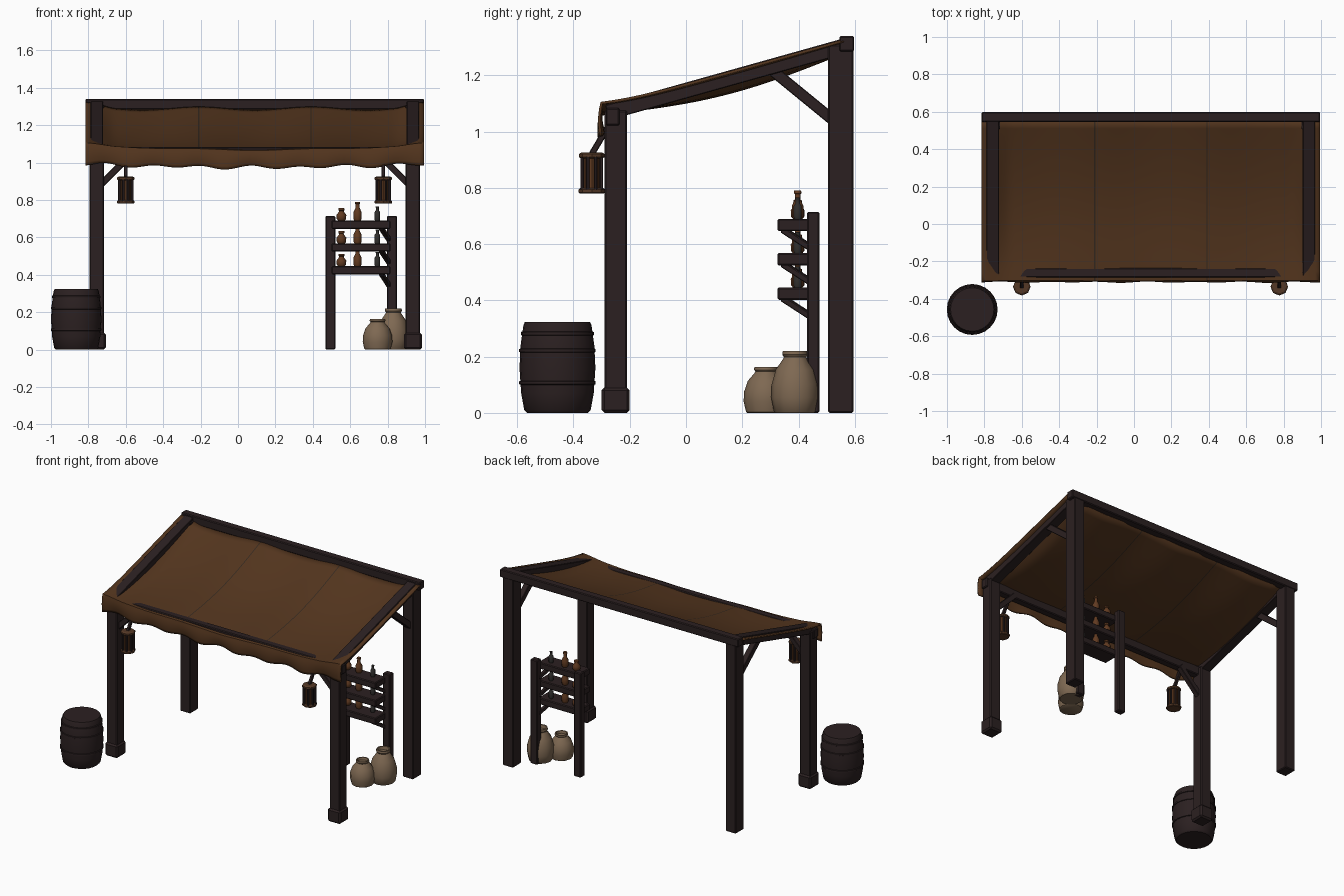
import bpy, bmesh, math
from mathutils import Vector

cube = bpy.data.objects.get("Cube")
if cube:
    bpy.data.objects.remove(cube, do_unlink=True)


def material(name, rgb):
    m = bpy.data.materials.new(name)
    m.use_nodes = True
    m.diffuse_color = (*rgb, 1)
    bsdf = m.node_tree.nodes["Principled BSDF"]
    bsdf.inputs["Base Color"].default_value = (*rgb, 1)
    bsdf.inputs["Roughness"].default_value = 0.9
    return m


WOOD = material("dark wood", (0.024, 0.0145, 0.015))
CLOTH = material("brown canvas", (0.088, 0.036, 0.013))
SEAM = material("dark stitching", (0.035, 0.022, 0.014))
CLAY = material("pale clay", (0.21, 0.14, 0.085))
AMBER = material("amber glass", (0.12, 0.043, 0.015))
SMOKE = material("smoky glass", (0.03, 0.028, 0.026))
TRIM = material("lantern wood", (0.09, 0.04, 0.019))


def finish(name, bm, mats, smooth=False):
    bmesh.ops.recalc_face_normals(bm, faces=bm.faces)
    me = bpy.data.meshes.new(name)
    bm.to_mesh(me)
    bm.free()
    ob = bpy.data.objects.new(name, me)
    bpy.context.collection.objects.link(ob)
    for m in mats:
        me.materials.append(m)
    if smooth:
        bpy.ops.object.select_all(action='DESELECT')
        ob.select_set(True)
        bpy.context.view_layer.objects.active = ob
        bpy.ops.object.shade_smooth_by_angle(angle=math.radians(40))
    return ob


def box(name, x, y, z, mat=WOOD, bevel=0.005):
    """Box from (low, high) ranges."""
    bm = bmesh.new()
    bmesh.ops.create_cube(bm, size=1)
    for v in bm.verts:
        v.co = [r[0] + (c + 0.5) * (r[1] - r[0]) for c, r in zip(v.co, (x, y, z))]
    ob = finish(name, bm, [mat])
    mod = ob.modifiers.new("worn edges", 'BEVEL')
    mod.width = bevel
    mod.segments = 1
    return ob


def strut(name, a, b, w, d, mat=WOOD):
    """Square timber running from a to b."""
    a, b = Vector(a), Vector(b)
    ob = box(name, (-w / 2, w / 2), (-d / 2, d / 2), (0, (b - a).length), mat, 0.003)
    ob.rotation_mode = 'QUATERNION'
    ob.rotation_quaternion = (b - a).to_track_quat('Z', 'Y')
    ob.location = a
    return ob


def lathe(name, profile, at, mat, sides=16, smooth=True):
    """Turned shape from (radius, height) pairs, closed at both ends."""
    bm = bmesh.new()
    rings = []
    for r, z in profile:
        rings.append([bm.verts.new((r * math.cos(2 * math.pi * i / sides),
                                    r * math.sin(2 * math.pi * i / sides), z))
                      for i in range(sides)])
    for lo, hi in zip(rings, rings[1:]):
        for i in range(sides):
            j = (i + 1) % sides
            bm.faces.new((lo[i], lo[j], hi[j], hi[i]))
    bm.faces.new(rings[0])
    bm.faces.new(rings[-1])
    ob = finish(name, bm, [mat], smooth)
    ob.location = at
    return ob


# Roof slope shared by beams and canvas
LEFT, RIGHT, FRONT, BACK = -0.815, 0.995, -0.30, 0.598


def slope(y):
    return 1.09 + 0.28 * (y - FRONT)


# Frame: posts, feet, side beams and braces on both sides
for side, cx, inward in (("right", -0.755, 1), ("left", 0.935, -1)):
    xs = (cx - 0.039, cx + 0.039)
    box(side + "_front_post", xs, (-0.29, -0.21), (0, 1.075))
    box(side + "_post_foot", (cx - 0.048, cx + 0.048), (-0.30, -0.20), (0, 0.09), bevel=0.01)
    box(side + "_back_post", xs, (0.505, 0.595), (0, 1.31))
    drop = 0.028
    strut(side + "_roof_beam", (cx, -0.28, slope(-0.28) - drop),
          (cx, 0.585, slope(0.585) - drop), 0.066, 0.055)
    strut(side + "_back_brace", (cx, 0.53, 1.035), (cx, 0.31, 1.215), 0.04, 0.04)
    edge = cx + inward * 0.02
    strut(side + "_front_brace", (edge, -0.25, 0.88),
          (edge + inward * 0.16, -0.25, 1.04), 0.035, 0.035)
box("back_beam", (LEFT, RIGHT), (0.545, BACK), (1.285, 1.34))
box("front_beam", (LEFT + 0.01, RIGHT - 0.01), (-0.285, -0.236), (1.022, 1.084))

# Canvas: sagging roof sheet that folds over the front into a scalloped valance
SEAMS = (-0.21, 0.39)
ROOF_ROWS, DROP_ROWS = 18, 6


def middle(x):
    return math.sin(math.pi * (x - LEFT) / (RIGHT - LEFT))


def roof_point(x, t):
    y = FRONT + 0.86 * t
    e = min(1, (x - LEFT) / 0.16, (RIGHT - x) / 0.16)
    e = e * e * (3 - 2 * e)
    ripple = (0.003 + 0.006 * t) * math.cos(2 * math.pi * (x - SEAMS[0]) / 0.6)
    sag = 0.012 + 0.02 * t + 0.042 * math.sin(math.pi * t)
    lift = (0.02 - 0.026 * middle(x)) * (1 - t) ** 8
    return Vector((x, y, slope(y) - 0.008 - e * (sag - ripple) + lift))


def valance_point(x, v):
    top = roof_point(x, 0)
    wave = math.sin(2 * math.pi * x / 0.26) + 0.5 * math.sin(2 * math.pi * x / 0.41)
    hem = 0.99 - 0.016 * middle(x) + 0.008 * wave
    y = FRONT - 0.006 * math.sin(math.pi * v) + 0.005 * wave * v
    return Vector((x, y, top.z + (hem - top.z) * v))


columns = [LEFT + (RIGHT - LEFT) * i / 72 for i in range(73)]
columns = [x for x in columns if min(abs(x - s) for s in SEAMS) > 0.006]
columns = sorted(columns + [s + o for s in SEAMS for o in (-0.003, 0.003)])
bm = bmesh.new()
grid = []
for x in columns:
    line = [roof_point(x, 1 - i / ROOF_ROWS) for i in range(ROOF_ROWS + 1)]
    line += [valance_point(x, (i + 1) / DROP_ROWS) for i in range(DROP_ROWS)]
    grid.append([bm.verts.new(p) for p in line])
for a, b in zip(grid, grid[1:]):
    for i in range(len(a) - 1):
        f = bm.faces.new((a[i], a[i + 1], b[i + 1], b[i]))
        centre = f.calc_center_median()
        on_seam = min(abs(centre.x - s) for s in SEAMS) < 0.002
        f.material_index = int(on_seam and i < ROOF_ROWS)
canvas = finish("canvas_awning", bm, [CLOTH, SEAM], True)
thick = canvas.modifiers.new("cloth thickness", 'SOLIDIFY')
thick.thickness = 0.01
thick.offset = 0

# Hanging lanterns
for side, x in (("right", -0.60), ("left", 0.777)):
    y = -0.335
    strut(side + "_lantern_hook", (x, -0.27, 1.03), (x, y, 0.92), 0.018, 0.022)
    lathe(side + "_lantern_base", [(0.042, 0.78), (0.047, 0.784), (0.047, 0.794), (0.04, 0.8)],
          (x, y, 0), TRIM, 8, False)
    lathe(side + "_lantern_cap", [(0.04, 0.905), (0.046, 0.91), (0.046, 0.92), (0.036, 0.926)],
          (x, y, 0), TRIM, 8, False)
    lathe(side + "_lantern_glass", [(0.032, 0.795), (0.032, 0.908)], (x, y, 0), AMBER, 8, False)
    for k in range(8):
        a = math.pi * (k + 0.5) / 4
        px, py = x + 0.037 * math.cos(a), y + 0.037 * math.sin(a)
        strut(side + "_lantern_bar", (px, py, 0.79), (px, py, 0.912), 0.013, 0.013, WOOD)

# Barrel with hoops
spot = (-0.865, -0.457, 0)
lathe("barrel", [(0.108, 0), (0.118, 0.01), (0.129, 0.07), (0.135, 0.16), (0.131, 0.24),
                 (0.121, 0.312), (0.116, 0.323)], spot, WOOD, 24)
for r, z in ((0.132, 0.10), (0.132, 0.215), (0.126, 0.275)):
    lathe("barrel_hoop", [(r, z), (r + 0.004, z + 0.002), (r + 0.004, z + 0.012), (r, z + 0.014)],
          spot, WOOD, 24)

# Shelf rack
for x in (0.467, 0.797):
    box("rack_post", (x, x + 0.053), (0.43, 0.474), (0, 0.715))
JUG = [(0.018, 0), (0.025, 0.008), (0.026, 0.03), (0.014, 0.046), (0.012, 0.052), (0.017, 0.056), (0.015, 0.066)]
TALL = [(0.017, 0), (0.021, 0.008), (0.022, 0.045), (0.011, 0.068), (0.01, 0.088), (0.014, 0.09), (0.013, 0.1)]
SLIM = [(0.013, 0), (0.015, 0.006), (0.015, 0.045), (0.008, 0.054), (0.008, 0.068), (0.01, 0.075)]
for level in range(3):
    z = 0.402 + 0.122 * level
    box("rack_shelf", (0.50, 0.815), (0.325, 0.44), (z, z + 0.044))
    strut("shelf_bracket", (0.765, 0.345, z + 0.005), (0.808, 0.445, z - 0.06), 0.025, 0.022)
    for name, x, shape, mat in (("jug", 0.553, JUG, AMBER), ("tall_bottle", 0.639, TALL, AMBER),
                                ("slim_bottle", 0.745, SLIM, SMOKE)):
        lathe(name, shape, (x, 0.397, z + 0.044), mat, 10)

# Clay pots
POT = [(0.82, 0), (0.88, 0.02), (0.99, 0.25), (0.97, 0.46), (0.8, 0.7), (0.52, 0.86),
       (0.46, 0.9), (0.53, 0.94), (0.51, 1), (0.42, 1), (0.38, 0.9)]
for name, r, h, at in (("large_pot", 0.086, 0.22, (0.831, 0.388, 0)),
                       ("small_pot", 0.08, 0.163, (0.746, 0.284, 0))):
    lathe(name, [(p * r, q * h) for p, q in POT], at, CLAY, 12)
